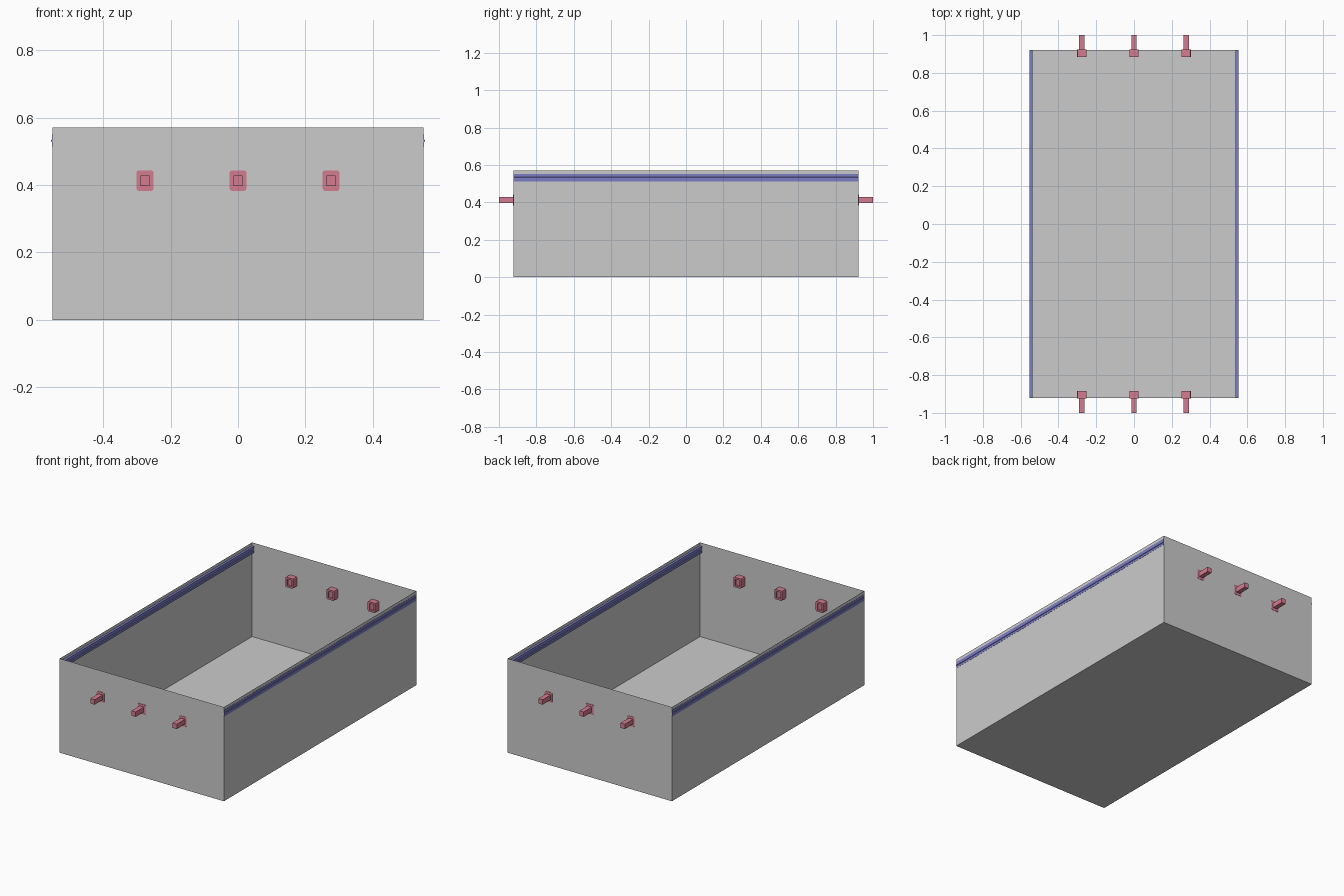
import bpy, bmesh
from mathutils import Matrix

if "Cube" in bpy.data.objects:
    bpy.data.objects.remove(bpy.data.objects["Cube"])

HX, HY, HZ = 0.551, 0.922, 0.571


def material(name, color):
    m = bpy.data.materials.new(name)
    m.diffuse_color = color
    m.use_nodes = True
    m.node_tree.nodes["Principled BSDF"].inputs["Base Color"].default_value = m.diffuse_color
    return m


def finish(name, bm, mat=None):
    me = bpy.data.meshes.new(name)
    bm.to_mesh(me)
    bm.free()
    ob = bpy.data.objects.new(name, me)
    bpy.context.collection.objects.link(ob)
    if mat:
        me.materials.append(mat)
    return ob


def add_box(bm, lo, hi):
    size = [h - l for l, h in zip(lo, hi)]
    mid = [(h + l) / 2 for l, h in zip(lo, hi)]
    mat = Matrix.Translation(mid) @ Matrix.Diagonal((*size, 1))
    return bmesh.ops.create_cube(bm, size=1, matrix=mat)["verts"]


blue = material("rail_blue", (0.2, 0.2, 0.55, 1))
pink = material("pin_pink", (0.65, 0.2, 0.28, 1))

# Open thin-walled tray: a box without its lid
bm = bmesh.new()
add_box(bm, (-HX, -HY, 0), (HX, HY, HZ))
bm.normal_update()
bmesh.ops.delete(bm, geom=[f for f in bm.faces if f.normal.z > 0.9], context="FACES")
finish("tray", bm)

# Rails straddling the long walls, with a narrow ridge on the outside
profile = [(0.537, 0.513), (0.552, 0.513), (0.552, 0.527), (0.5545, 0.529),
           (0.5545, 0.534), (0.552, 0.536), (0.552, 0.552), (0.537, 0.552),
           (0.537, 0.538), (0.541, 0.535), (0.541, 0.530), (0.537, 0.527)]
for side, label in ((-1, "left"), (1, "right")):
    bm = bmesh.new()
    face = bm.faces.new([bm.verts.new((side * x, -HY + 0.001, z)) for x, z in profile])
    ext = bmesh.ops.extrude_face_region(bm, geom=[face], use_keep_orig=True)
    moved = [v for v in ext["geom"] if isinstance(v, bmesh.types.BMVert)]
    bmesh.ops.translate(bm, verts=moved, vec=(0, 2 * HY - 0.002, 0))
    bmesh.ops.recalc_face_normals(bm, faces=bm.faces)
    finish(label + "_rail", bm, blue)

# Pins: a rounded head set in the end wall and a square peg pointing out
ZC = 0.413
for end, label in ((-1, "front"), (1, "back")):
    for i, x in enumerate((-0.276, 0, 0.276)):
        bm = bmesh.new()
        add_box(bm, (x - 0.025, 0.885, ZC - 0.03), (x + 0.025, HY + 0.002, ZC + 0.03))
        edges = [e for e in bm.edges
                 if abs(e.verts[0].co.y - e.verts[1].co.y) > 0.01]
        bmesh.ops.bevel(bm, geom=edges, offset=0.006, segments=2, profile=0.5,
                        affect="EDGES")
        # shallow recess on the inner face of the head
        bm.normal_update()
        inner = [f for f in bm.faces if f.normal.y < -0.9]
        bmesh.ops.inset_region(bm, faces=inner, thickness=0.011)
        bmesh.ops.inset_region(bm, faces=inner, thickness=0.0005, depth=-0.008)
        add_box(bm, (x - 0.014, HY, ZC - 0.015), (x + 0.014, 1.0, ZC + 0.015))
        if end < 0:
            bmesh.ops.scale(bm, vec=(1, -1, 1), verts=bm.verts)
        bmesh.ops.recalc_face_normals(bm, faces=bm.faces)
        finish(f"{label}_pin_{i + 1}", bm, pink)
